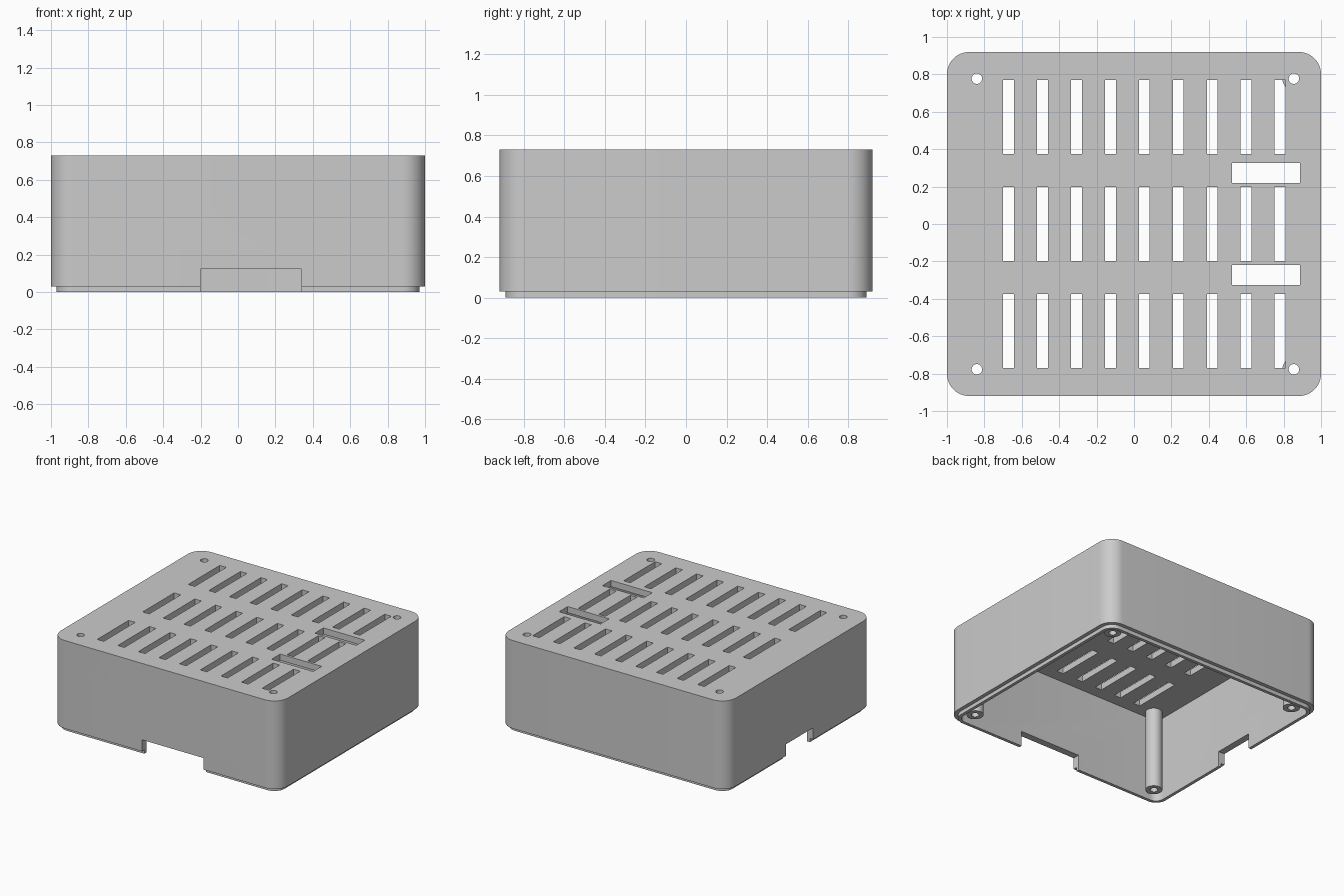
import bpy
import bmesh
from math import cos, sin, pi, radians
from mathutils import Matrix

HALF_X, HALF_Y, CORNER = 1.0, 0.92, 0.12
TOP, STEP, CEILING = 0.73, 0.03, 0.68
LIP_INSET, WALL = 0.03, 0.055
NOTCH_TOP = 0.122
HOLE_R, POST_R = 0.028, 0.062
POSTS = [(x, y) for x in (-0.84, 0.855) for y in (-0.777, 0.777)]

cube = bpy.data.objects.get("Cube")
if cube:
    bpy.data.objects.remove(cube, do_unlink=True)

grey = bpy.data.materials.new("plain_grey")
grey.use_nodes = True
grey.diffuse_color = (0.6, 0.6, 0.6, 1)
grey.node_tree.nodes["Principled BSDF"].inputs["Base Color"].default_value = (0.6, 0.6, 0.6, 1)


def make_object(name, bm):
    bmesh.ops.recalc_face_normals(bm, faces=bm.faces)
    mesh = bpy.data.meshes.new(name)
    bm.to_mesh(mesh)
    bm.free()
    mesh.materials.append(grey)
    obj = bpy.data.objects.new(name, mesh)
    bpy.context.scene.collection.objects.link(obj)
    return obj


def smooth(obj):
    bpy.ops.object.select_all(action='DESELECT')
    obj.select_set(True)
    bpy.context.view_layer.objects.active = obj
    bpy.ops.object.shade_smooth_by_angle(angle=radians(30))


def rounded_loop(bm, inset, z, steps=12):
    """Ring of vertices along a rounded rectangle."""
    r = CORNER - inset
    verts = []
    for i, (sx, sy) in enumerate([(1, 1), (-1, 1), (-1, -1), (1, -1)]):
        for k in range(steps + 1):
            a = (i + k / steps) * pi / 2
            verts.append(bm.verts.new((sx * (HALF_X - CORNER) + r * cos(a),
                                       sy * (HALF_Y - CORNER) + r * sin(a), z)))
    return verts


def circle_loop(bm, r, z, steps=32):
    return [bm.verts.new((r * cos(2 * pi * k / steps), r * sin(2 * pi * k / steps), z))
            for k in range(steps)]


def bridge(bm, a, b):
    n = len(a)
    for k in range(n):
        bm.faces.new((a[k], a[(k + 1) % n], b[(k + 1) % n], b[k]))


def add_box(bm, x0, x1, y0, y1, z0, z1):
    m = Matrix.Translation(((x0 + x1) / 2, (y0 + y1) / 2, (z0 + z1) / 2))
    bmesh.ops.create_cube(bm, size=1, matrix=m @ Matrix.Diagonal((x1 - x0, y1 - y0, z1 - z0, 1)))


# Case shell: closed top, stepped lip, hollow inside
bm = bmesh.new()
section = [(0, TOP), (0, STEP), (LIP_INSET, STEP), (LIP_INSET, 0), (WALL, 0), (WALL, CEILING)]
loops = [rounded_loop(bm, inset, z) for inset, z in section]
for a, b in zip(loops, loops[1:]):
    bridge(bm, a, b)
bm.faces.new(loops[0])
bm.faces.new(loops[-1])
case = make_object("case_shell", bm)

# Openings: vent slots, strap slots, screw holes and wall notches
bm = bmesh.new()
for row in (-1, 0, 1):
    for col in range(9):
        x, y = -0.671 + col * 0.1815, row * 0.572
        add_box(bm, x - 0.029, x + 0.029, y - 0.198, y + 0.198, 0.6, 0.8)
for y in (-0.272, 0.272):
    add_box(bm, 0.524, 0.888, y - 0.054, y + 0.054, 0.6, 0.8)
for x, y in POSTS:
    bmesh.ops.create_cone(bm, cap_ends=True, segments=32, radius1=HOLE_R, radius2=HOLE_R,
                          depth=0.2, matrix=Matrix.Translation((x, y, 0.7)))
add_box(bm, -0.2, 0.34, -1.1, -0.82, -0.1, NOTCH_TOP)
add_box(bm, -1.1, -0.9, -0.17, 0.17, -0.1, NOTCH_TOP)
cutter = make_object("opening_cutter", bm)
cutter.hide_render = True

mod = case.modifiers.new("openings", 'BOOLEAN')
mod.operation = 'DIFFERENCE'
mod.solver = 'EXACT'
mod.object = cutter
bpy.context.view_layer.update()
cut_mesh = bpy.data.meshes.new_from_object(case.evaluated_get(bpy.context.evaluated_depsgraph_get()))
case.modifiers.clear()
case.data = cut_mesh
bpy.data.objects.remove(cutter, do_unlink=True)
smooth(case)

# Hollow screw posts hanging from the ceiling
for i, (x, y) in enumerate(POSTS):
    bm = bmesh.new()
    rings = [circle_loop(bm, r, z) for r, z in
             [(POST_R, CEILING), (POST_R, STEP), (HOLE_R, STEP), (HOLE_R, CEILING)]]
    for a, b in zip(rings, rings[1:] + rings[:1]):
        bridge(bm, a, b)
    post = make_object(f"screw_post_{i + 1}", bm)
    post.location = (x, y, 0)
    smooth(post)
